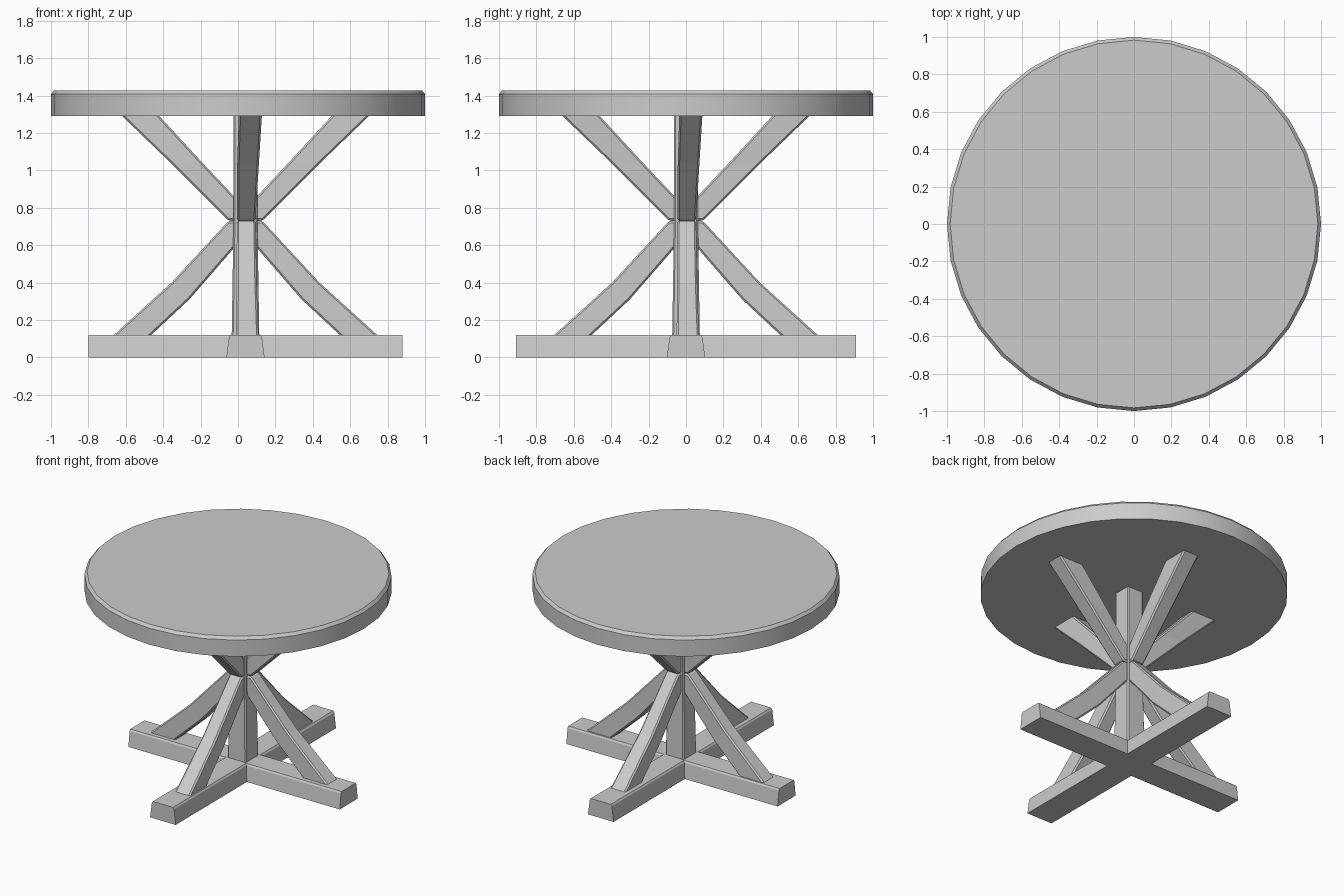
import bpy, bmesh, math
from mathutils import Matrix

if "Cube" in bpy.data.objects:
    bpy.data.objects.remove(bpy.data.objects["Cube"])

CX, CY = 0.04, 0.0          # pedestal centre
TABLE_BOTTOM, BASE_TOP, WAIST = 1.29, 0.12, 0.73

grey = bpy.data.materials.new("plain_grey")
grey.use_nodes = True
grey.diffuse_color = (0.6, 0.6, 0.6, 1)
grey.node_tree.nodes["Principled BSDF"].inputs["Base Color"].default_value = (0.6, 0.6, 0.6, 1)


def loft(name, rings, bevel=0):
    """Skin a stack of closed rings and cap both ends."""
    bm = bmesh.new()
    loops = [[bm.verts.new(p) for p in ring] for ring in rings]
    n = len(loops[0])
    for a, b in zip(loops, loops[1:]):
        for i in range(n):
            j = (i + 1) % n
            bm.faces.new((a[i], a[j], b[j], b[i]))
    bm.faces.new(loops[0][::-1])
    bm.faces.new(loops[-1])
    bmesh.ops.recalc_face_normals(bm, faces=bm.faces)
    mesh = bpy.data.meshes.new(name)
    bm.to_mesh(mesh)
    bm.free()
    mesh.materials.append(grey)
    obj = bpy.data.objects.new(name, mesh)
    bpy.context.collection.objects.link(obj)
    if bevel:
        mod = obj.modifiers.new("soft_edges", "BEVEL")
        mod.width = bevel
        mod.segments = 1
        mod.limit_method = "ANGLE"
        mod.angle_limit = math.radians(40)
    return obj


# Round top with a small chamfer on the upper rim
def circle(r, z, n=32):
    return [(r * math.cos(math.tau * i / n), r * math.sin(math.tau * i / n), z) for i in range(n)]


top = loft("table_top", [circle(1, TABLE_BOTTOM), circle(1, 1.408), circle(0.983, 1.428)])
bpy.context.view_layer.objects.active = top
top.select_set(True)
bpy.ops.object.shade_smooth_by_angle(angle=math.radians(30))
top.select_set(False)


# Crossed foot beams with sloping sides and chamfered upper edges
def cross(w, z, lx=0.84, ly=0.91):
    pts = [(w, w), (w, ly), (-w, ly), (-w, w), (-lx, w), (-lx, -w),
           (-w, -w), (-w, -ly), (w, -ly), (w, -w), (lx, -w), (lx, w)]
    return [(CX + x, CY + y, z) for x, y in pts]


loft("foot_cross", [cross(0.102, 0), cross(0.088, 0.108), cross(0.08, BASE_TOP)])


# Slightly tapered centre post
def square(h, z):
    return [(CX + x * h, CY + y * h, z) for x, y in ((1, 1), (-1, 1), (-1, -1), (1, -1))]


loft("centre_post", [square(0.074, 0.1), square(0.064, WAIST), square(0.064, TABLE_BOTTOM + 0.01)], 0.008)

# Brace sections: outer radius and height, inner radius and height, half width, sideways shift
LOWER = [(0.72, 0.105, 0.52, 0.105, 0.06, 0.01), (0.395, 0.4, 0.30, 0.31, 0.054, 0.006),
         (0.09, WAIST, 0.07, 0.575, 0.05, 0.004), (0, WAIST, 0, 0.65, 0.05, 0.004)]
UPPER = [(0.67, 1.3, 0.47, 1.3, 0.062, 0.026), (0.40, 1.04, 0.23, 1.04, 0.058, 0.014),
         (0.09, WAIST, 0.07, 0.87, 0.05, 0.004), (0, WAIST, 0, 0.82, 0.05, 0.004)]

SIDES = {"left": (0, 1), "back": (90, -1), "right": (180, -1), "front": (270, 1)}
for side, (angle, sign) in SIDES.items():
    turn = Matrix.Translation((CX, CY, 0)) @ Matrix.Rotation(math.radians(angle), 4, "Z")
    for level, sections in (("lower", LOWER), ("upper", UPPER)):
        rings = []
        for ro, zo, ri, zi, h, shift in sections:
            s = shift * sign
            rings.append([(ro, s - h, zo), (ro, s + h, zo), (ri, s + h, zi), (ri, s - h, zi)])
        loft(f"{level}_{side}_brace", rings, 0.01).matrix_world = turn
